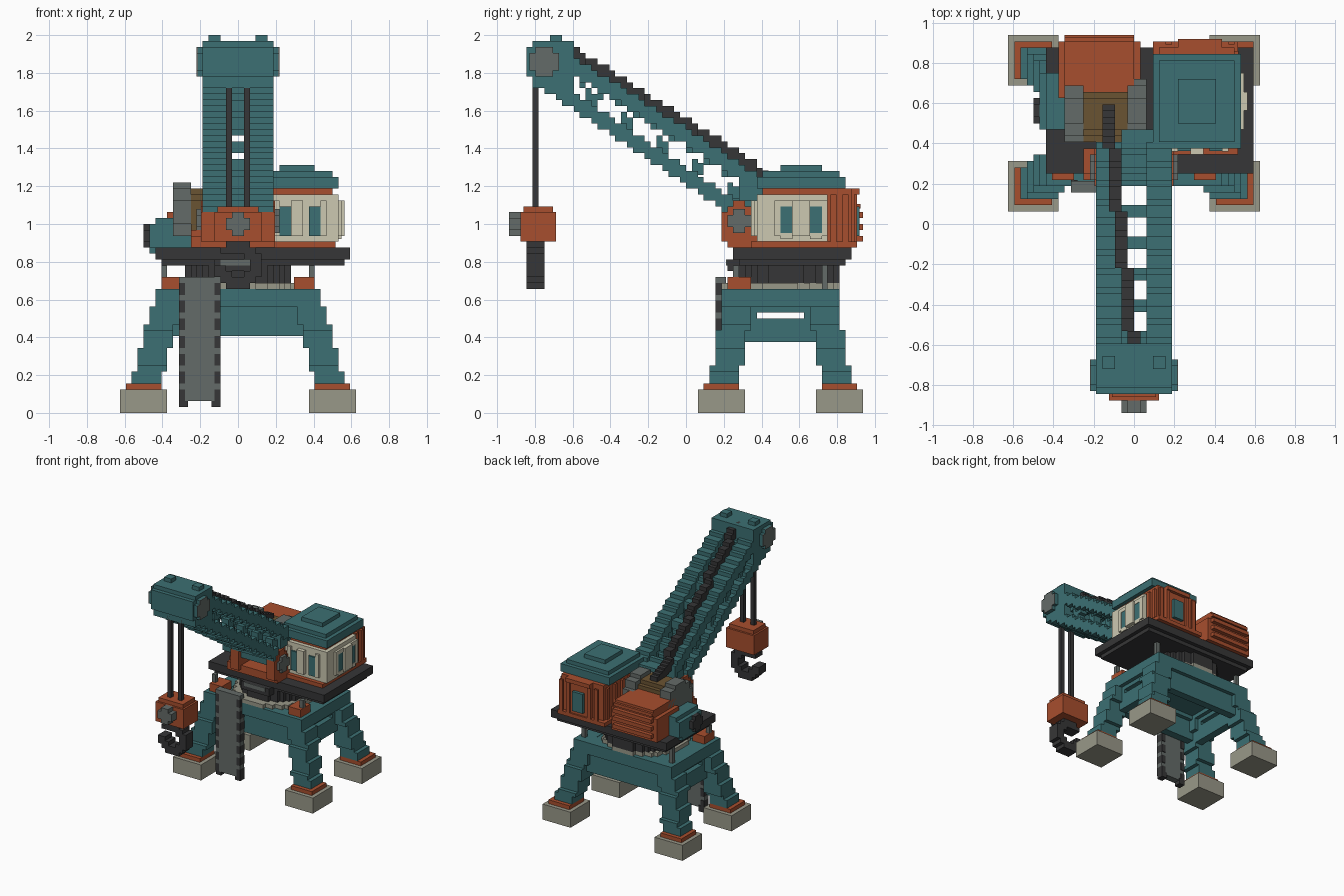
import bpy, bmesh, math
from mathutils import Matrix, Vector

cube = bpy.data.objects.get("Cube")
if cube:
    bpy.data.objects.remove(cube, do_unlink=True)

U = 1 / 32  # one block


def material(name, rgb):
    lin = [((c / 255 + 0.055) / 1.055) ** 2.4 for c in rgb] + [1]
    m = bpy.data.materials.new(name)
    m.use_nodes = True
    m.diffuse_color = lin
    m.node_tree.nodes["Principled BSDF"].inputs["Base Color"].default_value = lin
    return m


TEAL = material("teal paint", (60, 112, 115))
ORANGE = material("orange paint", (167, 78, 46))
CONCRETE = material("concrete", (153, 152, 137))
CREAM = material("cream", (204, 200, 177))
DARK = material("dark metal", (54, 54, 55))
GREY = material("grey steel", (100, 107, 104))
BROWN = material("rope brown", (106, 83, 50))


def part(name, mat, boxes):
    """One object from boxes (x0, x1, y0, y1, z0, z1) in block units."""
    bm = bmesh.new()
    for x0, x1, y0, y1, z0, z1 in boxes:
        mid = Vector((x0 + x1, y0 + y1, z0 + z1)) * U / 2
        size = Vector((x1 - x0, y1 - y0, z1 - z0)) * U
        bmesh.ops.create_cube(bm, size=1, matrix=Matrix.Translation(mid) @ Matrix.Diagonal(size).to_4x4())
    me = bpy.data.meshes.new(name)
    bm.to_mesh(me)
    bm.free()
    me.materials.append(mat)
    ob = bpy.data.objects.new(name, me)
    bpy.context.collection.objects.link(ob)


def disc(axis, a, b, r, lo, hi):
    """Stepped round plate: centre a, b in its plane, from lo to hi on its axis."""
    out = []
    n = int(2 * r)
    for i in range(n):
        p = -r + i
        w = max(1, round(math.sqrt(max(0, r * r - (p + 0.5) ** 2)) - r % 1) + r % 1)
        if axis == "x":
            out.append((lo, hi, a - w, a + w, b + p, b + p + 1))
        else:
            out.append((a - w, a + w, b + p, b + p + 1, lo, hi))
    return out


def mirror_x(boxes):
    return boxes + [(-b[1], -b[0], *b[2:]) for b in boxes]


def mirror_y(boxes, c=16):
    return boxes + [(b[0], b[1], 2 * c - b[3], 2 * c - b[2], b[4], b[5]) for b in boxes]


def four(boxes):
    return mirror_y(mirror_x(boxes))


# Feet and splayed legs
part("feet", CONCRETE, four([(12, 20, 2, 10, 0, 4)]))
part("foot_plates", ORANGE, four([(13, 19, 3, 9, 4, 5)]))
legs = []
for z in range(5, 18):
    x, y = round(13 - (z - 5) * 0.26), round(4 + (z - 5) * 0.18)
    legs.append((x, x + 5, y, y + 5, z, z + 1))
part("legs", TEAL, four(legs))

# Portal frame with openings in the side beams
part("portal_frame", TEAL, mirror_y([(-14, 14, 6, 10, 18, 21), (-12, 12, 7, 9, 13, 18)])
     + mirror_x([(10, 14, 10, 22, 18, 21), (11, 13, 9, 23, 12, 16), (11, 13, 9, 12, 16, 18),
                 (11, 13, 20, 23, 16, 18), (11, 13, 11, 21, 17, 18)])
     + [(-10, 10, 10, 22, 19, 20.9)])
part("bearing_ring", CONCRETE, disc("z", 0, 16, 10, 21, 22))
part("turntable", DARK, disc("z", 0, 17, 9, 22, 25))
part("leg_caps", ORANGE, mirror_x([(9.5, 13, 7, 11, 21, 23)]))
part("deck_posts", GREY, mirror_x([(12, 13, 8, 9, 23, 25), (12, 13, 23, 24, 21, 25)]))

# Deck
part("deck", DARK, [(-14, 19, 8, 28, 26, 28), (-13, 18, 9, 27, 25, 26), (-4, 4, 7, 9, 24, 26)])
part("deck_plate", GREY, [(-3, 3, 6.8, 7, 25, 26)])

# Hanging ladder panel with notched dark rails
part("ladder_panel", GREY, [(-9, -4, 5, 6.8, 2, 23)]
     + [(-10, -3, 5, 6.8, z, z + 1) for z in range(4, 23, 3)])
part("ladder_rails", DARK, [(x, x + 1, 5, 7, z, z + 2) for x in (-10, -4) for z in range(2, 21, 3)]
     + [(x, x + 1.5, 5.2, 7, 1, 2.5) for x in (-10, -4.5)])

# Cab
part("cab_body", ORANGE, [(4, 16, 13, 28, 29, 38), (3, 16.5, 11, 29, 28, 29), (7, 14, 28, 28.6, 29, 37),
                          (7, 14, 28, 29.4, 37, 38)]
     + [(x, x + 1, 28.5, 29, 29, 37) for x in (5, 7, 13, 15)]
     + [(16, 16.6, y, y + 1, 29, 37) for y in (24.5, 26.5)]
     + [(3.5, 4, y, y + 1, 29, 37) for y in (17, 20, 23, 26)])
part("cab_roof", TEAL, [(3, 17, 12, 27, 38, 40), (4, 16, 13, 26, 40, 41), (7, 13, 16, 23, 41, 42)])
part("cab_panels", CREAM, [(5, 17, 12, 13, 29, 37), (16, 17, 13, 24, 29, 37),
                           (9, 11, 11, 12, 30, 36), (14, 15, 11.5, 12, 30, 36), (6, 7, 11.5, 12, 30, 36),
                           (17, 18, 18, 21, 30, 36), (17, 17.5, 15, 16, 30, 36),
                           (17, 17.5, 23, 24, 30, 36)]
     + [(17, 17.5, y, y + 2, z, z + 1) for y in (16, 21) for z in (29.5, 35)])
part("cab_windows", TEAL, [(7, 9, 11.6, 12, 30, 35), (12, 14, 11.6, 12, 30, 35), (17, 17.4, 16, 18, 30, 35),
                           (17, 17.4, 21, 23, 30, 35), (9, 12, 28.6, 29.4, 30, 35)])

# Engine house with louvres, and side motor
part("engine_house", ORANGE, [(-12, 1, 20, 29, 28, 34), (-11, 0, 20, 29, 34, 36)]
     + [(-11, 0, 29, 30, z, z + 1) for z in (29, 31, 33)] + [(-11, 0, 29, 29.6, 34.6, 35.4)])
part("side_motor", TEAL, [(-15, -8, 15, 24, 28, 32), (-14, -8, 15, 24, 32, 33), (-15, -14, 16, 23, 27, 28)])
part("motor_hub", DARK, [(-16, -15, 16, 20, 29, 31), (-16, -15, 17, 19, 28, 32)])

# Winch drum
part("winch_drum", BROWN, disc("x", 17.5, 33.5, 4.5, -8, -1))
part("winch_flanges", GREY, disc("x", 18, 34, 5, -11, -8) + disc("x", 18, 34, 5, -1, 2))
part("winch_base", ORANGE, [(-8, 2, 13, 20, 28, 29)])

# Boom pivot
part("pivot_brackets", ORANGE, mirror_x([(4, 6.3, 7, 11, 28, 35), (4, 6.3, 6, 12, 29, 34), (4, 6.3, 8, 10, 35, 36)])
     + [(-8, 6, 7, 12, 28, 30), (-8, -6, 8, 12, 30, 31)])
part("pivot_pins", GREY, mirror_x(disc("x", 9, 32.5, 2, 6.3, 7)))
part("boom_foot", TEAL, [(-4, 4, 7, 12, 32, 37), (-5.8, 5.8, 9, 13, 36, 39), (-2, 3, 12, 15, 36, 39)])

# Lattice boom: stepped chords, zigzag side lacing, cross bars
chords, lacing, bars = [], [], []
for y in range(-23, 13):
    top = round(48.2 - 0.64 * (y + 0.5))
    bot = round(38.6 - 0.675 * (y + 0.5))
    chords.append((2, 6, y, y + 1, top - 3, top))
    if y < 10:
        chords.append((2, 6, y, y + 1, bot, bot + 3))
    k = (y + 24) % 6
    gap = top - 3 - bot - 3
    if k < 4:
        t = bot + 3 + gap * abs(k - 1.5) / 1.5
        lacing.append((3, 5, y, y + 1, max(bot + 2, t - 1), min(top - 2, t + 1)))
    if (y + 24) % 5 in (0, 1):
        bars.append((-2, 2, y, y + 1, top - 3, top - 1))
        bars.append((-2, 2, y, y + 1, bot, bot + 2))
part("boom_chords", TEAL, mirror_x(chords))
part("boom_lacing", TEAL, mirror_x(lacing))
part("boom_cross_bars", TEAL, bars)

# Boom head
part("boom_head", TEAL, [(-6, 6, -27, -21, 57, 62), (-6, 6, -26, -20, 55, 63), (-6, 6, -24, -19, 54, 63)]
     + mirror_x([(3, 5, -23, -21, 63, 64)] + disc("x", -24, 59.5, 2.5, 6, 6.8)))
part("head_discs", GREY, mirror_x(disc("x", -24, 59.5, 2.5, 6.8, 7)))

# Hoist rope running over the boom from the winch
rope = []
for y in range(-21, 19):
    x = round(-4.2 + (18 - y) * 0.105)
    z = round(50 - 0.63 * (y + 0.5)) if y < 12 else 41.5 - (y - 12) * 0.4
    rope.append((x - 1, x + 1, y, y + 1, z - 2.5, z))
part("hoist_rope", DARK, rope)

# Hook tackle
part("hook_cables", DARK, mirror_x([(1, 2, -26, -25, 34, 56)]))
part("hook_block", ORANGE, [(-4, 4, -28, -22, 29, 34), (-3.5, 3.5, -27.5, -22.5, 34, 35)])
part("hook_block_pin", GREY, [(-2, 2, -30, -28, 31, 33), (-1, 1, -30, -28, 30, 34)])
hook = [(-1, 1, -27, -24, 27, 29)]
for i in range(-4, 4):
    for j in range(-4, 4):
        r = math.hypot(i + 0.5, j + 0.5)
        if 1.6 < r < 4.0 and not (i < -1 and 0 <= j < 2):
            hook.append((i, i + 1, -27, -24, 25 + j, 26 + j))
part("hook", DARK, hook)
